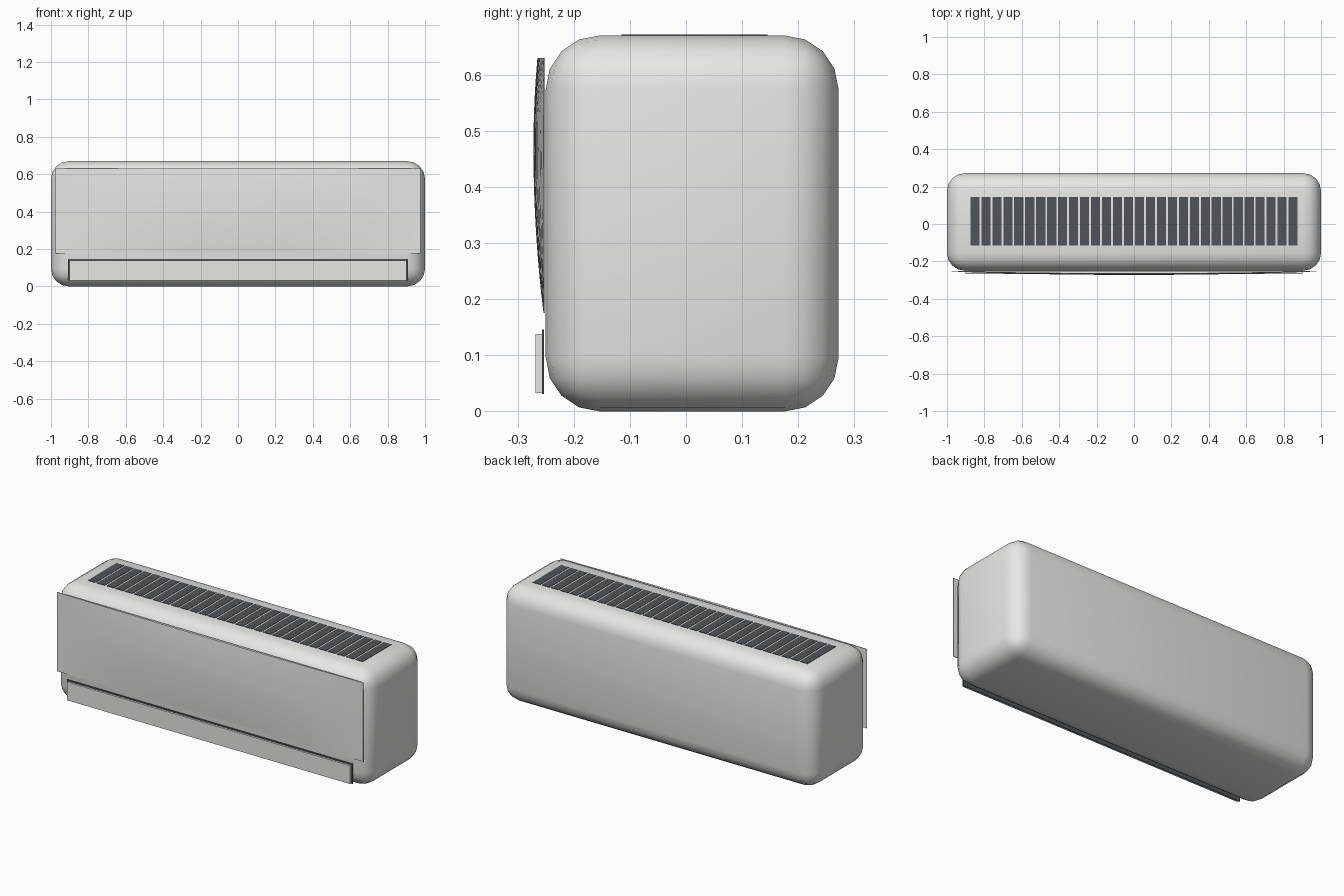
import bpy, bmesh

if "Cube" in bpy.data.objects:
    bpy.data.objects.remove(bpy.data.objects["Cube"])


def material(name, rgb):
    m = bpy.data.materials.new(name)
    m.diffuse_color = (*rgb, 1)
    m.use_nodes = True
    m.node_tree.nodes["Principled BSDF"].inputs["Base Color"].default_value = m.diffuse_color
    return m


WHITE = material("off_white_plastic", (0.8, 0.8, 0.79))
DARK = material("dark_grey_vent", (0.08, 0.09, 0.10))


def finish(name, bm, mat, smooth=False):
    bmesh.ops.recalc_face_normals(bm, faces=bm.faces)
    me = bpy.data.meshes.new(name)
    bm.to_mesh(me)
    bm.free()
    me.materials.append(mat)
    ob = bpy.data.objects.new(name, me)
    bpy.context.collection.objects.link(ob)
    if smooth:
        bpy.ops.object.select_all(action='DESELECT')
        ob.select_set(True)
        bpy.context.view_layer.objects.active = ob
        bpy.ops.object.shade_smooth_by_angle(angle=0.7)
    return ob


def add_box(bm, lo, hi):
    verts = bmesh.ops.create_cube(bm, size=1)["verts"]
    for v in verts:
        v.co = [(a + b) / 2 + c * (b - a) for a, b, c in zip(lo, hi, v.co)]


def box(name, lo, hi, mat, bevel=0, segments=4):
    bm = bmesh.new()
    add_box(bm, lo, hi)
    if bevel:
        bmesh.ops.bevel(bm, geom=bm.edges[:], offset=bevel, segments=segments,
                        profile=0.5, affect='EDGES', clamp_overlap=True)
    return finish(name, bm, mat, smooth=bevel > 0)


# Rounded casing
box("casing", (-1, -0.25, 0), (1, 0.272, 0.67), WHITE, bevel=0.096)

# Front cover: gently domed sheet with a flat back
HALF, Z0, Z1, PEAK = 0.975, 0.175, 0.63, 0.47


def bulge(x, z):
    across = 1 - abs(x / HALF) ** 2.2
    if z < PEAK:
        up = 1 - ((PEAK - z) / (PEAK - Z0)) ** 2
    else:
        up = 1 - 0.4 * ((z - PEAK) / (Z1 - PEAK)) ** 2
    return 0.018 * across * up


bm = bmesh.new()
NX, NZ = 24, 14
rows = []
for j in range(NZ + 1):
    z = Z0 + (Z1 - Z0) * j / NZ
    xs = [HALF * (2 * i / NX - 1) for i in range(NX + 1)]
    rows.append([bm.verts.new((x, -0.254 - bulge(x, z), z)) for x in xs])
for a, b in zip(rows, rows[1:]):
    for i in range(NX):
        bm.faces.new((a[i], a[i + 1], b[i + 1], b[i]))
rim = [e for e in bm.edges if e.is_boundary]
side = bmesh.ops.extrude_edge_only(bm, edges=rim)["geom"]
for v in side:
    if isinstance(v, bmesh.types.BMVert):
        v.co.y = -0.251
bmesh.ops.holes_fill(bm, edges=[e for e in bm.edges if e.is_boundary], sides=0)
finish("front_cover", bm, WHITE, smooth=True)

# Air outlet backing and louver flap
box("outlet_backing", (-0.91, -0.257, 0.031), (0.91, -0.253, 0.146), DARK)
box("louver_flap", (-0.902, -0.268, 0.033), (0.902, -0.256, 0.138), WHITE)

# Intake grille: row of dark slots on the top
bm = bmesh.new()
COUNT, SPAN = 30, 1.76
pitch = SPAN / COUNT
for i in range(COUNT):
    x = -SPAN / 2 + pitch * (i + 0.5)
    w = pitch / 2 - 0.005
    add_box(bm, (x - w, -0.115, 0.665), (x + w, 0.145, 0.672))
finish("intake_grille", bm, DARK)
